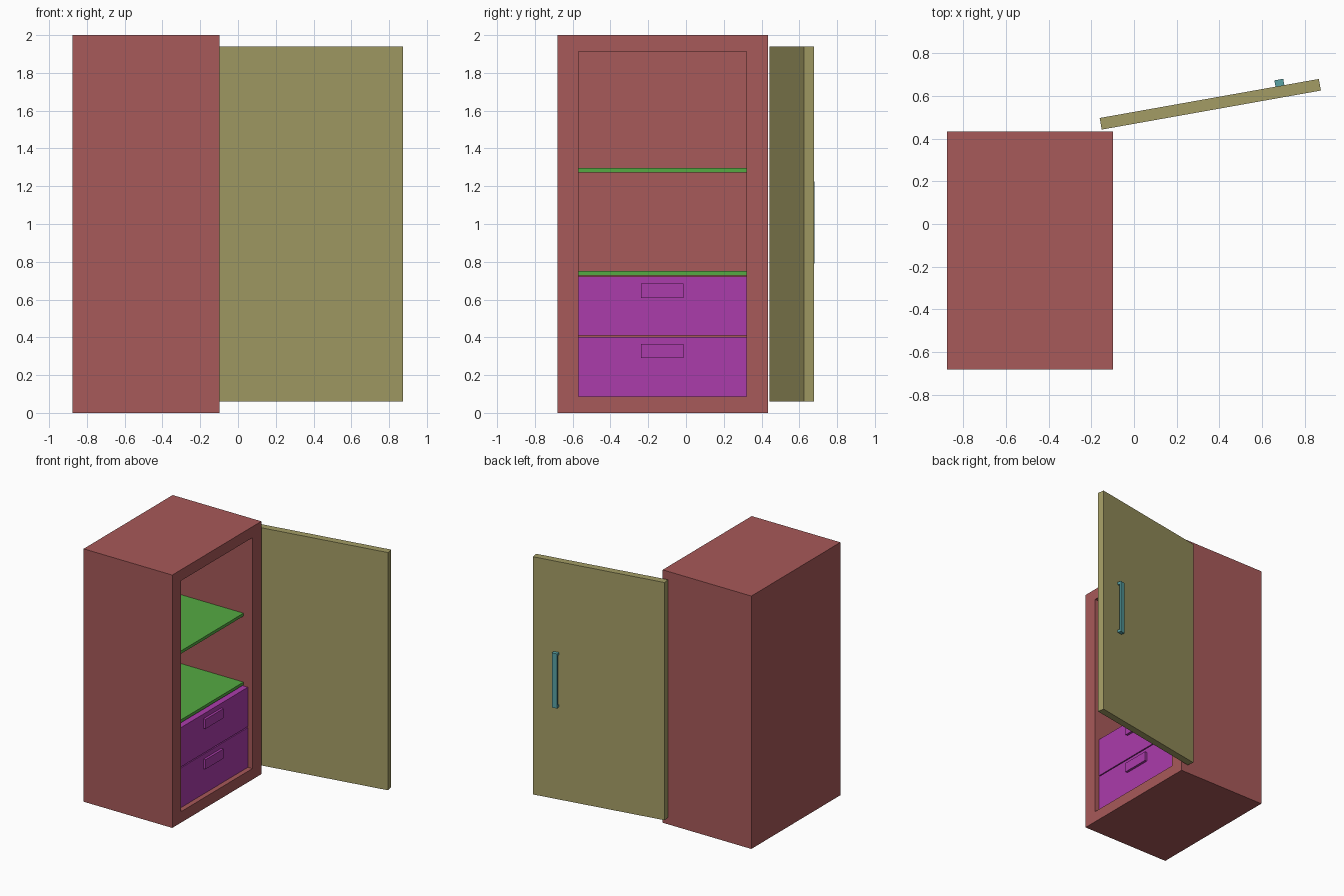
import bpy, bmesh, math
from mathutils import Matrix, Vector

if "Cube" in bpy.data.objects:
    bpy.data.objects.remove(bpy.data.objects["Cube"])


def material(name, rgb):
    m = bpy.data.materials.new(name)
    m.diffuse_color = (*rgb, 1)
    m.use_nodes = True
    m.node_tree.nodes["Principled BSDF"].inputs["Base Color"].default_value = m.diffuse_color
    return m


RED = material("cabinet_red", (0.39, 0.10, 0.10))
GREEN = material("shelf_green", (0.09, 0.40, 0.055))
PURPLE = material("drawer_purple", (0.41, 0.045, 0.41))
OLIVE = material("door_olive", (0.37, 0.335, 0.13))
TEAL = material("handle_teal", (0.10, 0.36, 0.37))


def finish(bm, name, mat, matrix=Matrix()):
    bmesh.ops.recalc_face_normals(bm, faces=bm.faces)
    me = bpy.data.meshes.new(name)
    bm.to_mesh(me)
    bm.free()
    me.materials.append(mat)
    ob = bpy.data.objects.new(name, me)
    ob.matrix_world = matrix
    bpy.context.collection.objects.link(ob)
    return ob


def box_mesh(lo, hi):
    bm = bmesh.new()
    lo, hi = Vector(lo), Vector(hi)
    bmesh.ops.create_cube(bm, size=1, matrix=Matrix.Translation((lo + hi) / 2)
                          @ Matrix.Diagonal((*(hi - lo), 1)))
    return bm


def box(name, lo, hi, mat, matrix=Matrix()):
    return finish(box_mesh(lo, hi), name, mat, matrix)


# Cabinet body with a recess opening towards +x
FRONT, BACK = -0.099, -0.79
Y0, Y1, Z0, Z1 = -0.57, 0.32, 0.087, 1.913
bm = box_mesh((-0.875, -0.68, 0), (FRONT, 0.433, 2))
face = max(bm.faces, key=lambda f: f.calc_center_median().x)
bmesh.ops.inset_individual(bm, faces=[face], thickness=0.1)
mid = face.calc_center_median()
for v in face.verts:
    v.co = (FRONT, Y0 if v.co.y < mid.y else Y1, Z0 if v.co.z < mid.z else Z1)
inner = bmesh.ops.extrude_discrete_faces(bm, faces=[face])["faces"][0]
for v in inner.verts:
    v.co.x = BACK
finish(bm, "cabinet_body", RED)

# Shelves
for i, z in enumerate((0.728, 1.273)):
    box(f"shelf_{i + 1}", (BACK, Y0, z), (-0.176, Y1, z + 0.023), GREEN)

# Drawers with raised pulls
for i, (z0, z1) in enumerate(((0.088, 0.402), (0.41, 0.721))):
    box(f"drawer_{i + 1}", (BACK + 0.01, Y0 + 0.001, z0), (-0.137, Y1 - 0.001, z1), PURPLE)
    box(f"drawer_pull_{i + 1}", (-0.14, -0.238, z1 - 0.112), (-0.118, -0.013, z1 - 0.037), PURPLE)

# Open door, modelled flat and swung about its hinge corner
swing = Matrix.Translation((-0.151, 0.442, 0)) @ Matrix.Rotation(math.radians(10.1), 4, "Z")
THICK = 0.055
box("door", (0, 0, 0.06), (1.042, THICK, 1.94), OLIVE, swing)

# Door handle: bridge-shaped profile (depth, height) extruded across its width
half = [(0, 0.216), (0.03, 0.216)]
inside = [(0.017, 0.195), (0, 0.195)]
outline = (half + [(d, -h) for d, h in reversed(half)]
           + [(d, -h) for d, h in reversed(inside)] + inside)
bm = bmesh.new()
f = bm.faces.new([bm.verts.new((0.836, THICK + d, 1.008 + h)) for d, h in outline])
ext = bmesh.ops.extrude_face_region(bm, geom=[f])["geom"]
bmesh.ops.translate(bm, vec=(0.042, 0, 0),
                    verts=[g for g in ext if isinstance(g, bmesh.types.BMVert)])
finish(bm, "door_handle", TEAL, swing)
